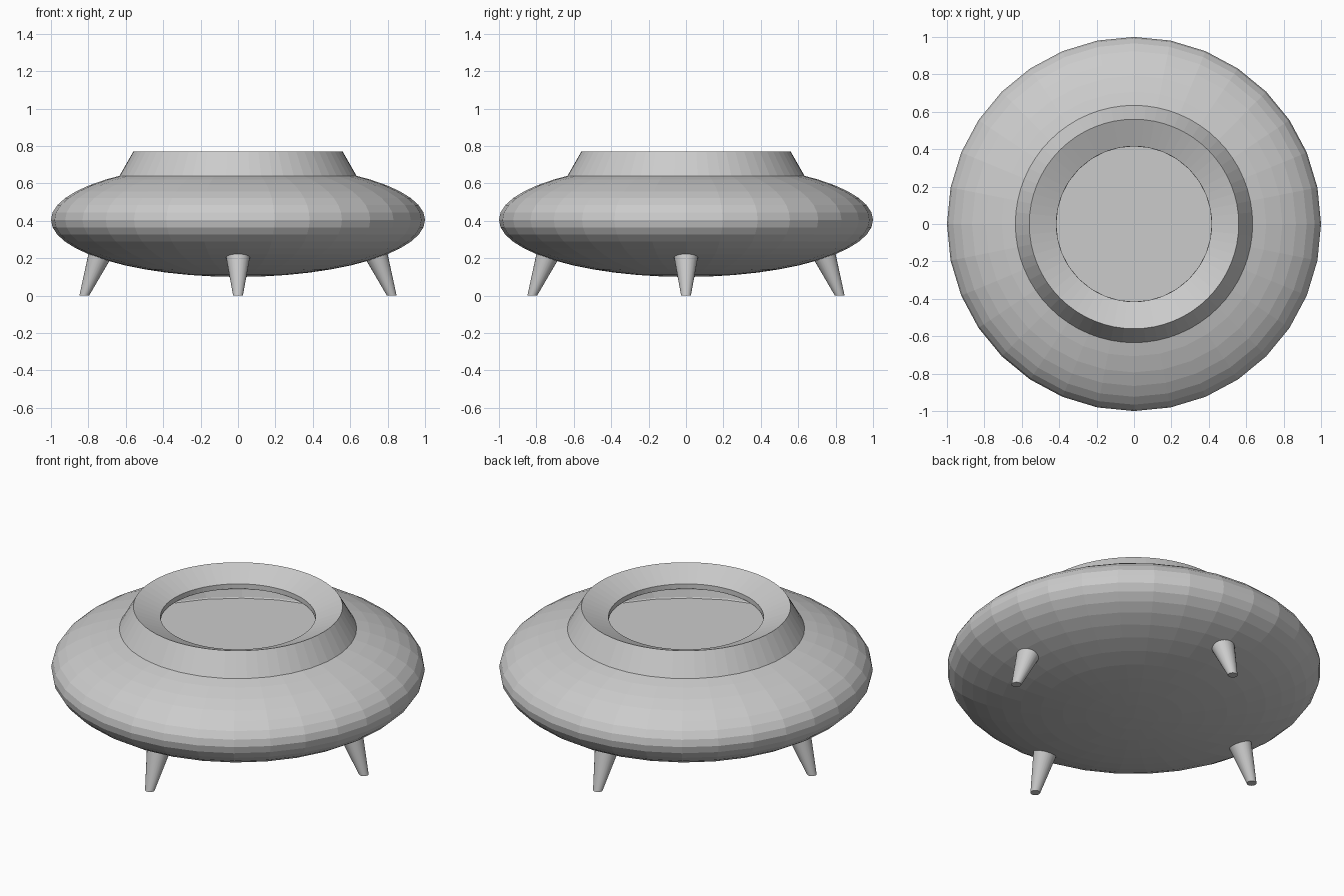
import bpy, bmesh
from math import sin, cos, pi, radians, acos

if "Cube" in bpy.data.objects:
    bpy.data.objects.remove(bpy.data.objects["Cube"])

CZ, H = 0.405, 0.305      # hull equator height and half height
HOLE = 0.415              # cockpit opening radius


def obj_from_bm(name, bm):
    bmesh.ops.remove_doubles(bm, verts=bm.verts, dist=1e-5)
    bmesh.ops.recalc_face_normals(bm, faces=bm.faces)
    me = bpy.data.meshes.new(name)
    bm.to_mesh(me)
    bm.free()
    ob = bpy.data.objects.new(name, me)
    bpy.context.collection.objects.link(ob)
    return ob


def lathe(name, profile, n):
    """Spin an (r, z) profile around the z axis."""
    bm = bmesh.new()
    rings = []
    for r, z in profile:
        if r < 1e-6:
            rings.append([bm.verts.new((0, 0, z))] * n)
        else:
            rings.append([bm.verts.new((r * cos(2 * pi * i / n), r * sin(2 * pi * i / n), z))
                          for i in range(n)])
    for a, b in zip(rings, rings[1:]):
        for i in range(n):
            j = (i + 1) % n
            corners = list(dict.fromkeys((a[i], a[j], b[j], b[i])))
            bm.faces.new(corners)
    return obj_from_bm(name, bm)


def leg(name, angle):
    """Tapered, splayed leg with a level foot."""
    bm = bmesh.new()
    n, rings = 24, []
    for d, r, z in ((0.822, 0.026, 0.0), (0.718, 0.074, 0.26)):
        cx, cy = d * cos(angle), d * sin(angle)
        rings.append([bm.verts.new((cx + r * cos(2 * pi * i / n), cy + r * sin(2 * pi * i / n), z))
                      for i in range(n)])
    for i in range(n):
        j = (i + 1) % n
        bm.faces.new((rings[0][i], rings[0][j], rings[1][j], rings[1][i]))
    bm.faces.new(rings[0])
    bm.faces.new(rings[1])
    ob = obj_from_bm(name, bm)
    bpy.ops.object.select_all(action='DESELECT')
    ob.select_set(True)
    bpy.context.view_layer.objects.active = ob
    bpy.ops.object.shade_smooth_by_angle(angle=radians(30))


# Saucer hull: faceted flattened sphere, open at the cockpit
lats = [radians(-90 + 7.5 * k) for k in range(21)] + [acos(HOLE)]
hull = [(cos(t), CZ + H * sin(t)) for t in lats]
lathe("hull", hull, 32)

# Cockpit collar: sloped outside, funnel inside, short lip
lathe("cockpit_collar", [(0.637, 0.635), (0.56, 0.77), (HOLE, 0.71), (HOLE, 0.68)], 64)

# Flat cabin floor inside the hull
lathe("cabin_floor", [(0.0, 0.36), (0.985, 0.36)], 32)

# Four landing legs
for k, side in enumerate(("right", "back", "left", "front")):
    leg(side + "_leg", k * pi / 2)
